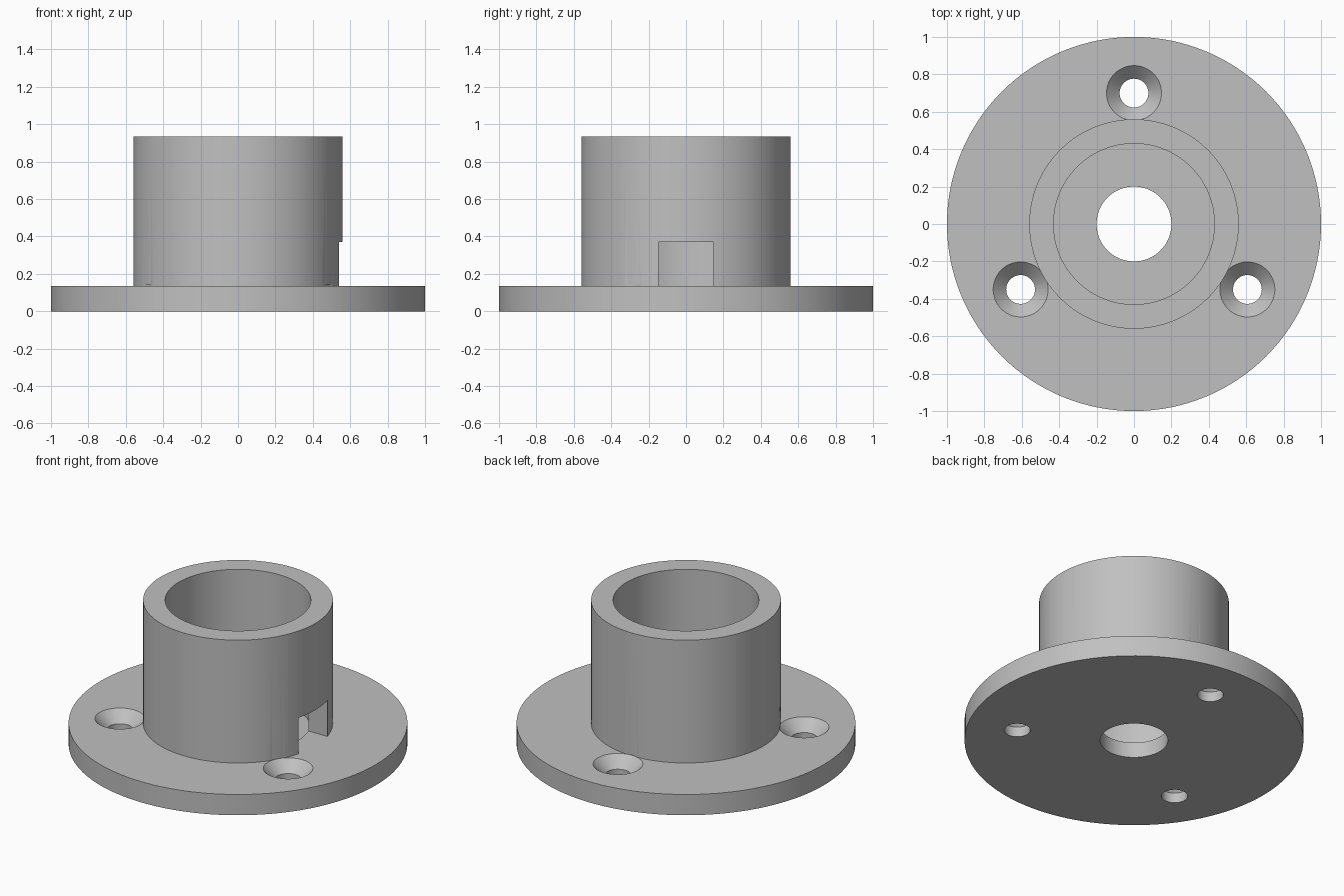
import bpy, bmesh, math

if "Cube" in bpy.data.objects:
    bpy.data.objects.remove(bpy.data.objects["Cube"], do_unlink=True)

grey = bpy.data.materials.new("light_grey")
grey.use_nodes = True
colour = (0.53, 0.53, 0.53, 1)
grey.diffuse_color = colour
grey.node_tree.nodes["Principled BSDF"].inputs["Base Color"].default_value = colour

PLATE_TOP = 0.135
BORE_FLOOR = 0.1
HUB_R, BORE_R, HUB_TOP = 0.56, 0.43, 0.935


def add_object(name, bm):
    bmesh.ops.recalc_face_normals(bm, faces=bm.faces)
    mesh = bpy.data.meshes.new(name)
    bm.to_mesh(mesh)
    bm.free()
    mesh.materials.append(grey)
    obj = bpy.data.objects.new(name, mesh)
    bpy.context.collection.objects.link(obj)
    return obj


def lathe(name, profile, segments):
    """Revolve a closed (radius, height) loop; points on the axis are merged."""
    bm = bmesh.new()
    verts = [bm.verts.new((r, 0, z)) for r, z in profile]
    edges = [bm.edges.new((v, verts[i - 1])) for i, v in enumerate(verts)]
    bmesh.ops.spin(bm, geom=verts + edges, cent=(0, 0, 0), axis=(0, 0, 1),
                   angle=math.tau, steps=segments, use_merge=True)
    bmesh.ops.remove_doubles(bm, verts=bm.verts, dist=0.0001)
    return add_object(name, bm)


def cut(target, cutter):
    mod = target.modifiers.new("cut", "BOOLEAN")
    mod.operation = "DIFFERENCE"
    mod.solver = "EXACT"
    mod.object = cutter
    bpy.context.view_layer.objects.active = target
    bpy.ops.object.modifier_apply(modifier=mod.name)
    bpy.data.objects.remove(cutter, do_unlink=True)


# Round plate with hollow hub and smaller centre hole
body = lathe("flanged_hub", [
    (0.2, 0), (1, 0), (1, PLATE_TOP), (HUB_R, PLATE_TOP),
    (HUB_R, HUB_TOP), (BORE_R, HUB_TOP), (BORE_R, BORE_FLOOR), (0.2, BORE_FLOOR),
], 128)

# Three countersunk screw holes, grazing the hub wall
for i in range(3):
    hole = lathe("screw_hole_cutter", [
        (0, -0.1), (0.077, -0.1), (0.077, 0.065),
        (0.147, PLATE_TOP), (0.147, 0.142), (0, 0.142),
    ], 48)
    angle = math.radians(90 + 120 * i)
    hole.location = (0.7 * math.cos(angle), 0.7 * math.sin(angle), 0)
    bpy.context.view_layer.update()
    cut(body, hole)

# Rectangular slot through the hub wall on the left side
bm = bmesh.new()
bmesh.ops.create_cube(bm, size=1)
slot = add_object("slot_cutter", bm)
slot.scale = (0.4, 0.294, 0.37 - PLATE_TOP)
slot.location = (0.5, 0, (0.37 + PLATE_TOP) / 2)
bpy.context.view_layer.update()
cut(body, slot)

# Smooth round walls with crisp rims
bpy.ops.object.select_all(action="DESELECT")
body.select_set(True)
bpy.context.view_layer.objects.active = body
bpy.ops.object.shade_smooth_by_angle(angle=math.radians(30))
